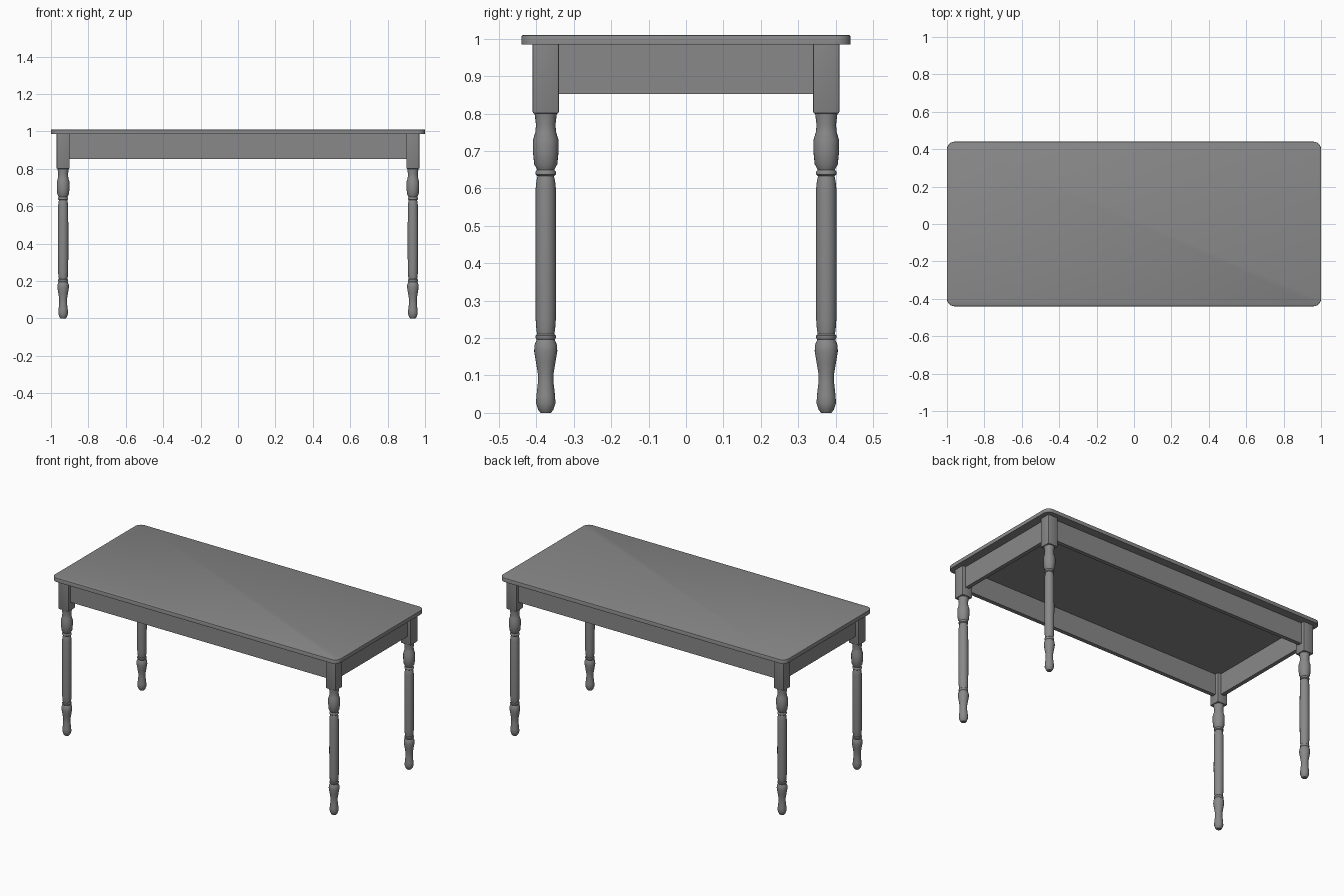
import bpy, bmesh, math

cube = bpy.data.objects.get("Cube")
if cube:
    bpy.data.objects.remove(cube)

grey = bpy.data.materials.new("grey_paint")
grey.use_nodes = True
GREY = (0.25, 0.25, 0.25, 1)
grey.diffuse_color = GREY
grey.node_tree.nodes["Principled BSDF"].inputs["Base Color"].default_value = GREY


def finish(bm, name, smooth=False):
    """Turn a bmesh into a named, coloured object."""
    bmesh.ops.recalc_face_normals(bm, faces=bm.faces)
    mesh = bpy.data.meshes.new(name)
    bm.to_mesh(mesh)
    bm.free()
    mesh.materials.append(grey)
    obj = bpy.data.objects.new(name, mesh)
    bpy.context.collection.objects.link(obj)
    if smooth:
        bpy.ops.object.select_all(action="DESELECT")
        obj.select_set(True)
        bpy.context.view_layer.objects.active = obj
        bpy.ops.object.shade_smooth_by_angle(angle=math.radians(40))
    return obj


def add_box(bm, center, size):
    verts = bmesh.ops.create_cube(bm, size=1)["verts"]
    bmesh.ops.scale(bm, vec=size, verts=verts)
    bmesh.ops.translate(bm, vec=center, verts=verts)
    return verts


def bevel(bm, edges, width, segments):
    bmesh.ops.bevel(bm, geom=edges, offset=width, segments=segments,
                    profile=0.5, affect="EDGES")


TOP, UNDER, BLOCK_Z, APRON_Z = 1.01, 0.985, 0.8, 0.853
LEG_X, LEG_Y, BLOCK = 0.935, 0.375, 0.07

# Table top: rounded corners, softened upper rim
bm = bmesh.new()
add_box(bm, (0, 0, (TOP + UNDER) / 2), (2, 0.88, TOP - UNDER))
bevel(bm, [e for e in bm.edges if abs(e.verts[0].co.z - e.verts[1].co.z) > 0.01], 0.04, 6)
bevel(bm, [e for e in bm.edges if min(v.co.z for v in e.verts) > TOP - 0.001], 0.004, 2)
finish(bm, "table_top", True)

# Turned leg profile: (radius, height)
PROFILE = [
    (0.014, 0), (0.02, 0.008), (0.026, 0.025), (0.025, 0.045), (0.021, 0.08),
    (0.021, 0.105), (0.026, 0.135), (0.031, 0.165), (0.03, 0.182), (0.024, 0.196),
    (0.027, 0.2), (0.027, 0.207), (0.023, 0.211), (0.025, 0.222), (0.027, 0.25),
    (0.028, 0.4), (0.027, 0.6), (0.025, 0.62), (0.022, 0.633), (0.027, 0.637),
    (0.027, 0.645), (0.023, 0.65), (0.031, 0.665), (0.034, 0.695), (0.034, 0.73),
    (0.028, 0.75), (0.026, 0.77), (0.03, 0.802),
]
SIDES = 24


def make_leg(name, x, y):
    bm = bmesh.new()
    rings = []
    for r, z in PROFILE:
        rings.append([bm.verts.new((x + r * math.cos(i * math.tau / SIDES),
                                    y + r * math.sin(i * math.tau / SIDES), z))
                      for i in range(SIDES)])
    for low, high in zip(rings, rings[1:]):
        for i in range(SIDES):
            j = (i + 1) % SIDES
            bm.faces.new((low[i], low[j], high[j], high[i]))
    bm.faces.new(rings[0])
    bm.faces.new(rings[-1])
    # Square block on top of the turning
    verts = add_box(bm, (x, y, (UNDER + BLOCK_Z) / 2), (BLOCK, BLOCK, UNDER - BLOCK_Z))
    edges = {e for v in verts for e in v.link_edges}
    bevel(bm, [e for e in edges if min(v.co.z for v in e.verts) < UNDER - 0.01], 0.005, 2)
    finish(bm, name, True)


for side, sx in (("left", 1), ("right", -1)):
    for end, sy in (("front", -1), ("back", 1)):
        make_leg(f"{end}_{side}_leg", sx * LEG_X, sy * LEG_Y)

# Aprons between the leg blocks
THICK = 0.025
mid_z, height = (UNDER + APRON_Z) / 2, UNDER - APRON_Z
for name, s in (("front", -1), ("back", 1)):
    bm = bmesh.new()
    add_box(bm, (0, s * LEG_Y, mid_z), (2 * LEG_X - BLOCK, THICK, height))
    finish(bm, name + "_apron")
for name, s in (("left", 1), ("right", -1)):
    bm = bmesh.new()
    add_box(bm, (s * LEG_X, 0, mid_z), (THICK, 2 * LEG_Y - BLOCK, height))
    finish(bm, name + "_apron")
